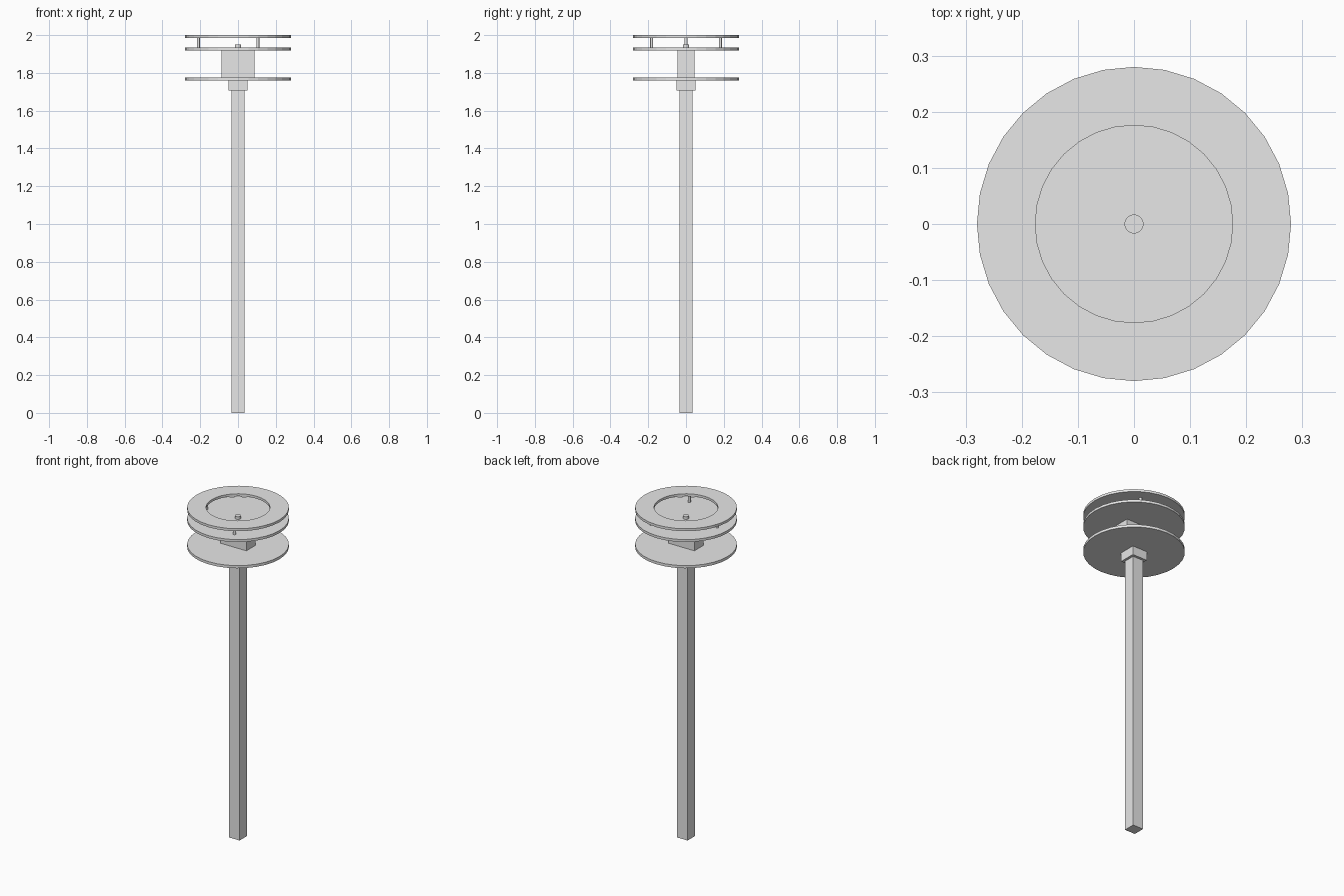
import bpy
import bmesh
from math import cos, sin, tau

cube = bpy.data.objects.get("Cube")
if cube:
    bpy.data.objects.remove(cube, do_unlink=True)

grey = bpy.data.materials.new("plain grey")
grey.use_nodes = True
grey.diffuse_color = (0.8, 0.8, 0.8, 1)
grey.node_tree.nodes["Principled BSDF"].inputs["Base Color"].default_value = grey.diffuse_color


def finish(name, bm):
    mesh = bpy.data.meshes.new(name)
    bmesh.ops.recalc_face_normals(bm, faces=bm.faces)
    bm.to_mesh(mesh)
    bm.free()
    mesh.materials.append(grey)
    obj = bpy.data.objects.new(name, mesh)
    bpy.context.collection.objects.link(obj)
    return obj


def box(name, width, depth, bottom, top):
    bm = bmesh.new()
    bmesh.ops.create_cube(bm, size=1)
    bmesh.ops.scale(bm, vec=(width, depth, top - bottom), verts=bm.verts)
    bmesh.ops.translate(bm, vec=(0, 0, (bottom + top) / 2), verts=bm.verts)
    return finish(name, bm)


def disc(name, radius, bottom, top, x=0, y=0, sides=32):
    bm = bmesh.new()
    bmesh.ops.create_cone(bm, cap_ends=True, segments=sides, radius1=radius,
                          radius2=radius, depth=top - bottom)
    bmesh.ops.translate(bm, vec=(x, y, (bottom + top) / 2), verts=bm.verts)
    return finish(name, bm)


def ring(name, outer, inner, bottom, top, sides=32):
    bm = bmesh.new()
    section = [(outer, bottom), (outer, top), (inner, top), (inner, bottom)]
    loops = [[bm.verts.new((r * cos(tau * i / sides), r * sin(tau * i / sides), z))
              for r, z in section] for i in range(sides)]
    for i in range(sides):
        a, b = loops[i - 1], loops[i]
        for j in range(4):
            bm.faces.new((a[j - 1], b[j - 1], b[j], a[j]))
    return finish(name, bm)


# Square pole with its collar
box("pole", 0.07, 0.07, 0, 1.706)
box("collar", 0.1, 0.1, 1.706, 1.76)

# Two plates with the housing between them
disc("lower_plate", 0.28, 1.76, 1.776)
box("housing", 0.175, 0.09, 1.776, 1.919)
disc("upper_plate", 0.28, 1.919, 1.934)
disc("centre_knob", 0.017, 1.934, 1.95)

# Open top ring carried on three posts
ring("top_ring", 0.28, 0.176, 1.985, 2.0)
for i in range(3):
    angle = tau * (i / 3 + 0.5)
    disc(f"post_{i + 1}", 0.008, 1.934, 1.985, 0.21 * cos(angle), 0.21 * sin(angle), 16)
